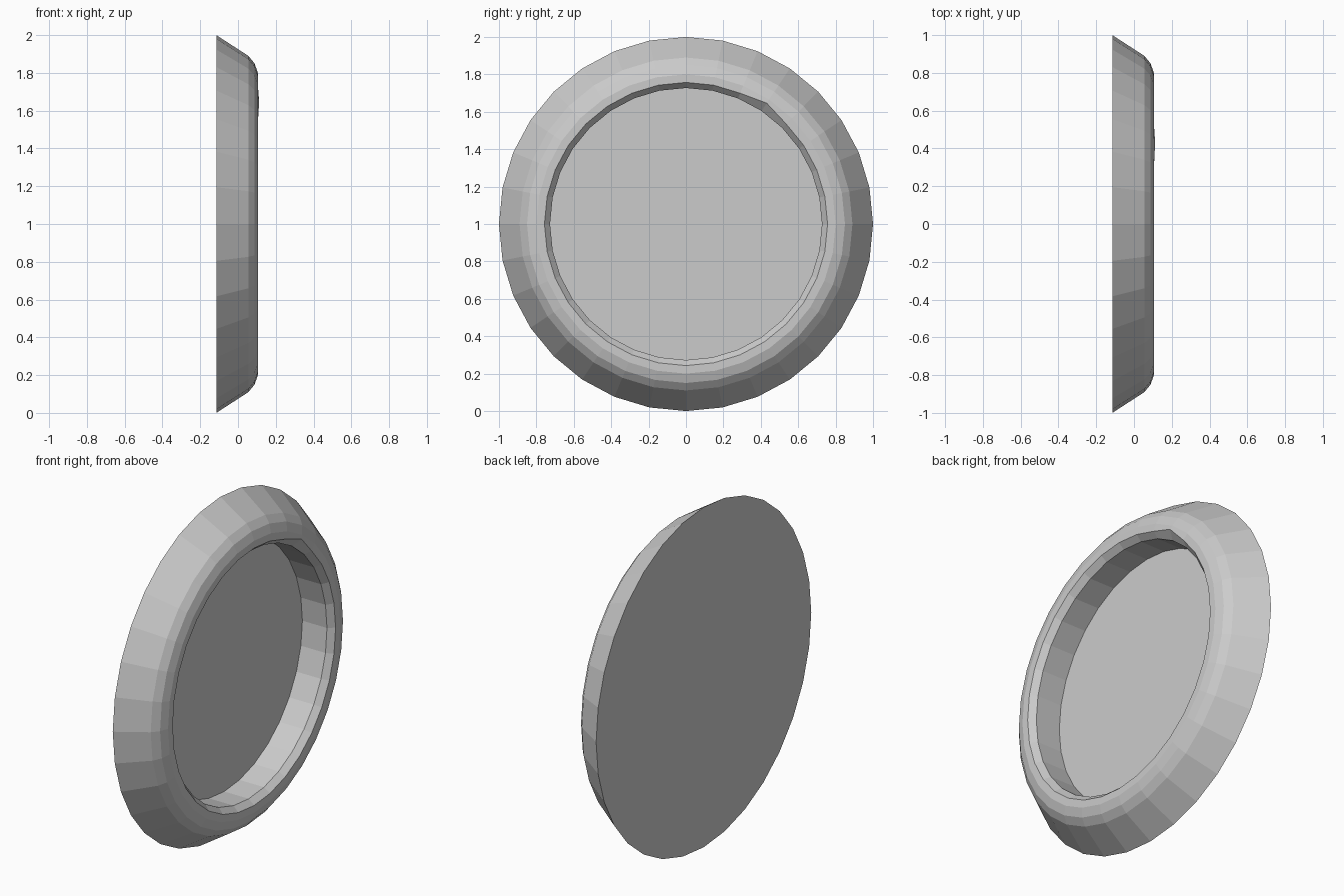
import bpy, bmesh, math

if "Cube" in bpy.data.objects:
    bpy.data.objects.remove(bpy.data.objects["Cube"])

SEGMENTS = 32
CENTRE_Z = 1.0
# Profile from back edge, over the rim, down to the recessed floor: (x, radius)
PROFILE = [(-0.115, 1.0), (0.055, 0.89), (0.088, 0.85), (0.105, 0.80),
           (0.105, 0.757), (0.07, 0.727), (-0.09, 0.727)]

bm = bmesh.new()


def ring(x, r):
    step = 2 * math.pi / SEGMENTS
    return [bm.verts.new((x, r * math.sin(i * step), CENTRE_Z + r * math.cos(i * step)))
            for i in range(SEGMENTS)]


rings = [ring(x, r) for x, r in PROFILE]

# Sloped outside, rounded rim and inner wall
for a, b in zip(rings, rings[1:]):
    for i in range(SEGMENTS):
        j = (i + 1) % SEGMENTS
        bm.faces.new((a[i], a[j], b[j], b[i]))

# Flat back and recessed floor
bm.faces.new(rings[0])
bm.faces.new(rings[-1])

# Small nick on the inner lip
a = 3 * 2 * math.pi / SEGMENTS
rings[4][3].co = (0.112, 0.777 * math.sin(a), CENTRE_Z + 0.777 * math.cos(a))

bmesh.ops.recalc_face_normals(bm, faces=bm.faces[:])
mesh = bpy.data.meshes.new("round_dish")
bm.to_mesh(mesh)
bm.free()
bpy.context.collection.objects.link(bpy.data.objects.new("round_dish", mesh))
